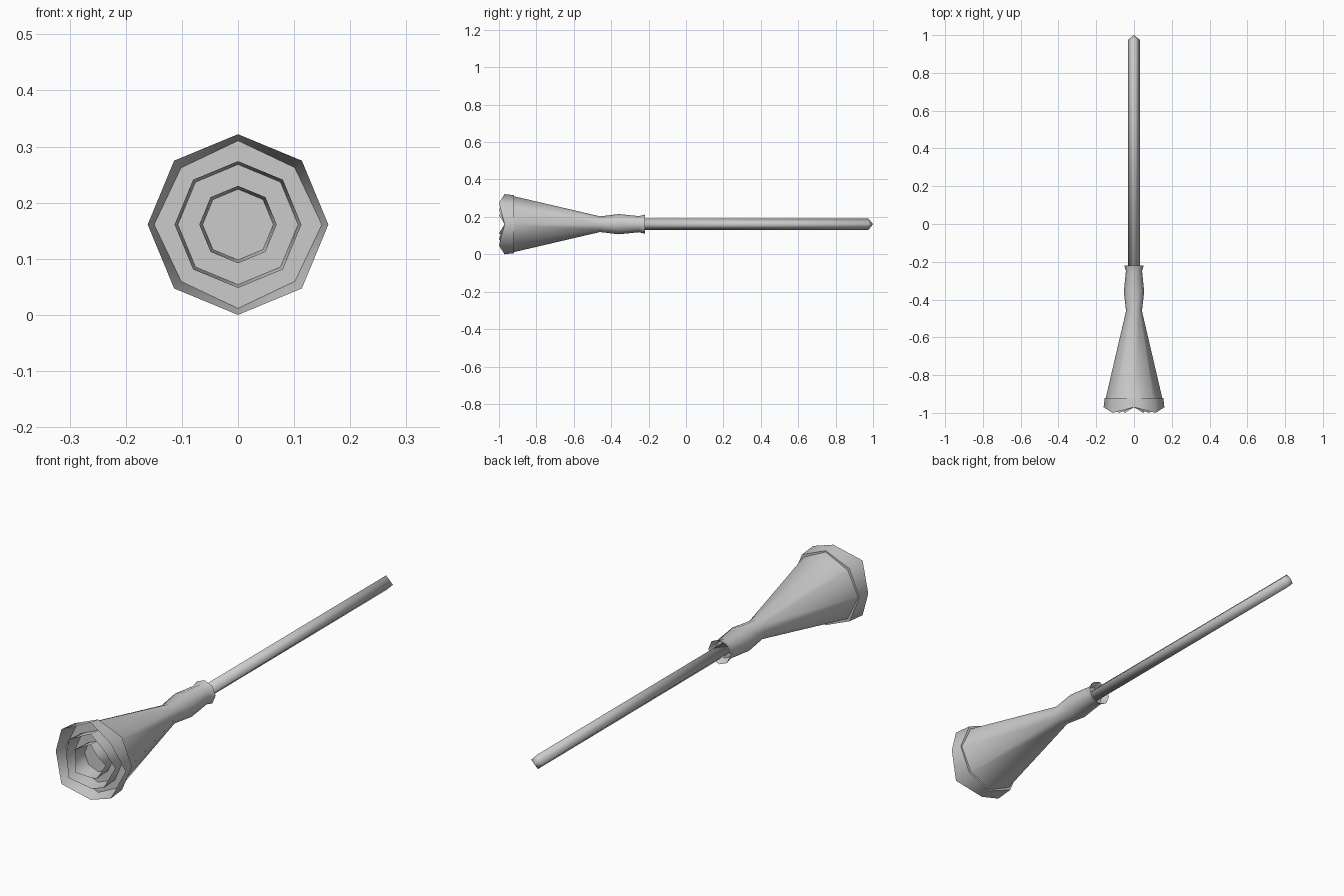
import bpy, bmesh, math

if "Cube" in bpy.data.objects:
    bpy.data.objects.remove(bpy.data.objects["Cube"])

AXIS_Z = 0.161


def lathe(name, profile, sides, smooth_angle, wave=0.0):
    """Revolve (y, radius, wavy) points around the broom axis; r = 0 makes a tip.
    Wavy rings push every second corner back to form a scalloped rim."""
    bm = bmesh.new()
    rings = []
    for y, r, wavy in profile:
        if r == 0:
            rings.append([bm.verts.new((0, y, AXIS_Z))])
            continue
        ring = []
        for i in range(sides):
            a = 2 * math.pi * i / sides
            dy = wave if wavy and i % 2 == 0 else 0
            ring.append(bm.verts.new((r * math.cos(a), y + dy, AXIS_Z + r * math.sin(a))))
        rings.append(ring)
    for p, q in zip(rings, rings[1:]):
        for i in range(sides):
            j = (i + 1) % sides
            if len(p) == 1:
                bm.faces.new((p[0], q[i], q[j]))
            elif len(q) == 1:
                bm.faces.new((p[i], q[0], p[j]))
            else:
                bm.faces.new((p[i], q[i], q[j], p[j]))
    bmesh.ops.recalc_face_normals(bm, faces=bm.faces)
    mesh = bpy.data.meshes.new(name)
    bm.to_mesh(mesh)
    bm.free()
    ob = bpy.data.objects.new(name, mesh)
    bpy.context.collection.objects.link(ob)
    bpy.context.view_layer.objects.active = ob
    ob.select_set(True)
    bpy.ops.object.shade_smooth_by_angle(angle=math.radians(smooth_angle))
    ob.select_set(False)
    return ob


# Handle: slim four-sided rod with a shallow pointed end
lathe("handle", [(-0.32, 0, 0), (-0.32, 0.031, 0), (0.975, 0.031, 0), (1.0, 0, 0)], 4, 91)

# Bristle head: flared collar, binding, cone, and stepped layers in the open end
head = [(-0.25, 0, 0), (-0.25, 0.036, 0),
        (-0.22, 0.051, 0), (-0.25, 0.043, 0),
        (-0.36, 0.054, 0), (-0.46, 0.042, 0),
        (-1.0, 0.161, 1)]
for rim, inner in ((0.161, 0.113), (0.113, 0.069)):
    head += [(-0.92, rim - 0.006, 0), (-0.92, inner - 0.004, 0), (-1.0, inner, 1)]
head += [(-0.92, 0.063, 0), (-0.92, 0, 0)]
lathe("bristle_head", head, 8, 60, wave=0.03)
